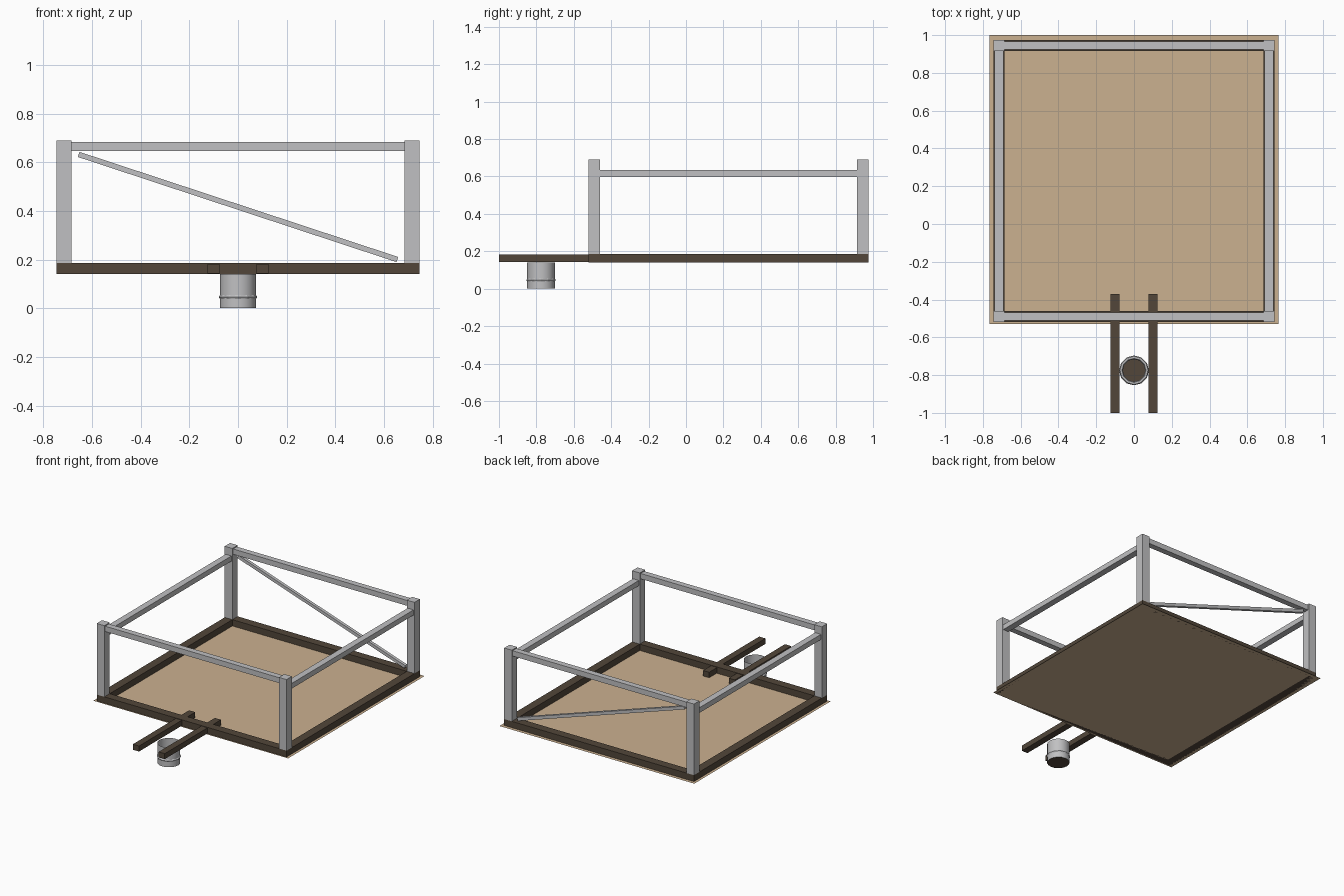
import bpy, math
from mathutils import Vector

if "Cube" in bpy.data.objects:
    bpy.data.objects.remove(bpy.data.objects["Cube"])


def material(name, rgb):
    m = bpy.data.materials.new(name)
    m.diffuse_color = (*rgb, 1)
    m.use_nodes = True
    m.node_tree.nodes["Principled BSDF"].inputs["Base Color"].default_value = m.diffuse_color
    return m


GREY = material("galvanised grey", (0.53, 0.53, 0.54))
DARK = material("dark brown", (0.085, 0.062, 0.042))
TAN = material("tan board", (0.60, 0.44, 0.28))


def finish(name, mat):
    o = bpy.context.object
    o.name = name
    o.data.materials.append(mat)
    return o


def box(name, x, y, z, mat):
    """Box from (min, max) ranges."""
    bpy.ops.mesh.primitive_cube_add(size=1, location=[(a + b) / 2 for a, b in (x, y, z)])
    o = bpy.context.object
    o.scale = [b - a for a, b in (x, y, z)]
    bpy.ops.object.transform_apply(location=False, rotation=False, scale=True)
    return finish(name, mat)


HX, Y0, Y1 = 0.745, -0.52, 0.975      # frame outline
W = 0.06                              # beam and post width
ZB, ZF, ZT = 0.14, 0.185, 0.69        # frame bottom, frame top, post top

# Floor sheet
bpy.ops.mesh.primitive_plane_add(size=1, location=(0, 0.235, ZB))
bpy.context.object.scale = (1.53, 1.53, 1)
bpy.ops.object.transform_apply(location=False, rotation=False, scale=True)
finish("floor_sheet", TAN)

# Base beams, posts and rails
for side, s in (("left", -1), ("right", 1)):
    outer = sorted((s * HX, s * (HX - W)))
    box(side + "_base_beam", outer, (Y0, Y1), (ZB, ZF), DARK)
    rail = sorted((s * (HX - 0.007), s * (HX - W + 0.007)))
    box(side + "_rail", rail, (Y0 + W, Y1 - W), (0.598, 0.635), GREY)
    bar = sorted((s * 0.077, s * 0.125))
    box(side + "_drawbar", bar, (-1, -0.37), (ZB + 0.003, 0.182), DARK)
    for end, y in (("front", Y0), ("back", Y1 - W)):
        box(f"{end}_{side}_post", outer, (y, y + W), (ZF, ZT), GREY)
for end, y in (("front", Y0), ("back", Y1 - W)):
    box(end + "_base_beam", (-HX + W, HX - W), (y, y + W), (ZB, ZF), DARK)
    box(end + "_rail", (-HX + W, HX - W), (y + 0.009, y + W - 0.009), (0.645, 0.683), GREY)

# Diagonal brace across the back
a, b = Vector((-0.655, 0.945, 0.632)), Vector((0.655, 0.945, 0.2))
d = b - a
brace = box("back_brace", (-d.length / 2, d.length / 2), (-0.011, 0.011), (-0.011, 0.011), GREY)
brace.location = (a + b) / 2
brace.rotation_euler = (0, math.atan2(-d.z, d.x), 0)

# Open coupling tube with a dark bottom and a bead around it
CY = -0.775
bpy.ops.mesh.primitive_cylinder_add(vertices=16, radius=0.074, depth=0.14,
                                    end_fill_type='NOTHING', location=(0, CY, 0.07))
finish("coupling_tube", GREY)
bpy.ops.object.shade_smooth_by_angle()
bpy.ops.mesh.primitive_circle_add(vertices=16, radius=0.074, fill_type='NGON',
                                  location=(0, CY, 0.0))
finish("coupling_bottom", DARK)
bpy.ops.mesh.primitive_torus_add(major_segments=12, minor_segments=6, major_radius=0.069,
                                 minor_radius=0.01, location=(0, CY, 0.046))
finish("coupling_bead", GREY)
